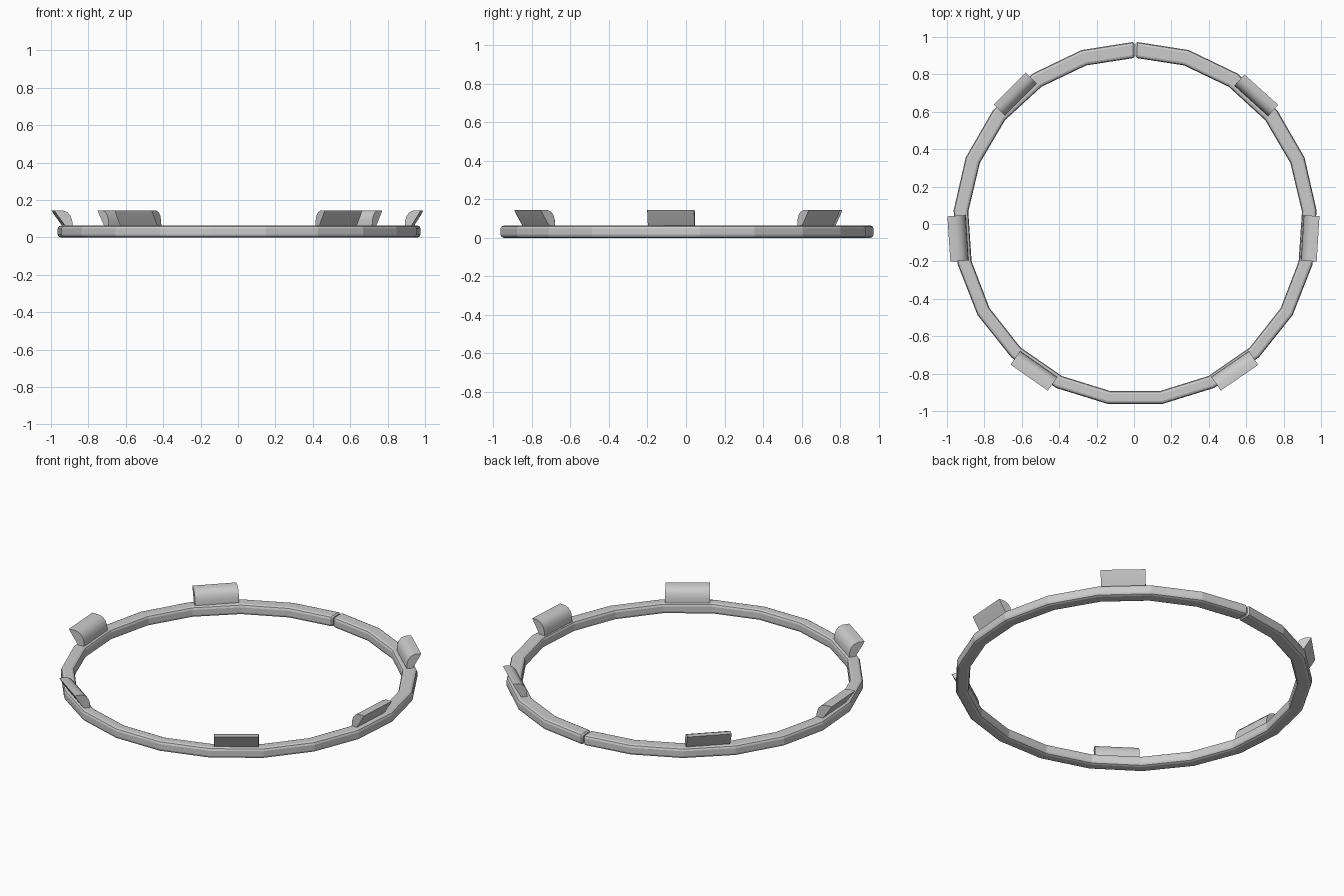
import bpy, bmesh
from math import sin, cos, radians, tau

if "Cube" in bpy.data.objects:
    bpy.data.objects.remove(bpy.data.objects["Cube"])


def loft(name, rings):
    """Skin a list of closed cross-sections and cap both ends."""
    bm = bmesh.new()
    rows = [[bm.verts.new(p) for p in ring] for ring in rings]
    n = len(rows[0])
    for a, b in zip(rows, rows[1:]):
        for i in range(n):
            j = (i + 1) % n
            bm.faces.new((a[i], a[j], b[j], b[i]))
    bm.faces.new(rows[0])
    bm.faces.new(rows[-1])
    bmesh.ops.recalc_face_normals(bm, faces=bm.faces)
    mesh = bpy.data.meshes.new(name)
    bm.to_mesh(mesh)
    bm.free()
    obj = bpy.data.objects.new(name, mesh)
    bpy.context.collection.objects.link(obj)
    return obj


# Split band: 21 straight segments, open at the back, softened cross-section
SEGMENTS, OUTER, HEIGHT, CENTRE_X = 21, 0.973, 0.063, 0.006


def section(angle, shrink=1.0):
    half = (0.078 + 0.008 * cos(angle)) / 2
    mid = OUTER - half
    h = HEIGHT / 2
    c = 0.016
    corner = [(half, h - c), (half - c * 0.3, h - c * 0.3), (half - c, h)]
    quad = corner + [(-u, z) for u, z in reversed(corner)]
    outline = quad + [(-u, -z) for u, z in quad]
    pts = []
    for u, z in outline:
        r = mid + u * shrink
        pts.append((CENTRE_X + r * sin(angle), r * cos(angle), h + z * shrink))
    return pts


gap, taper = 0.003, 0.012
rings = [section(gap, 0.8), section(taper)]
rings += [section(tau * k / SEGMENTS) for k in range(1, SEGMENTS)]
rings += [section(tau - taper), section(tau - gap, 0.8)]
loft("split_band", rings)

# Gripping tabs: (outward offset, height), flat sloping outside and rounded inside
TAB = [(0.047, 0.145), (0.008, 0.145), (-0.018, 0.136), (-0.036, 0.117),
       (-0.045, 0.09), (-0.047, 0.057), (-0.012, 0.057), (0.035, 0.124)]
TAB_LENGTH = 0.243

# centre x, centre y, outward direction in degrees, width factor
tabs = [
    ("left_tab", -0.941, -0.077, 183.7, 1.04),
    ("right_tab", 0.942, -0.077, -3.5, 0.9),
    ("back_left_tab", -0.635, 0.695, 135, 0.9),
    ("back_right_tab", 0.654, 0.688, 48, 0.86),
    ("front_left_tab", -0.535, -0.785, 235, 0.95),
    ("front_right_tab", 0.539, -0.785, -55.5, 0.95),
]
for name, x, y, deg, width in tabs:
    a = radians(deg)
    ends = []
    for s in (-TAB_LENGTH / 2, TAB_LENGTH / 2):
        ends.append([(x + u * width * cos(a) - s * sin(a),
                      y + u * width * sin(a) + s * cos(a), z) for u, z in TAB])
    tab = loft(name, ends)
    bpy.context.view_layer.objects.active = tab
    tab.select_set(True)
    bpy.ops.object.shade_smooth_by_angle(angle=radians(32))
    tab.select_set(False)
